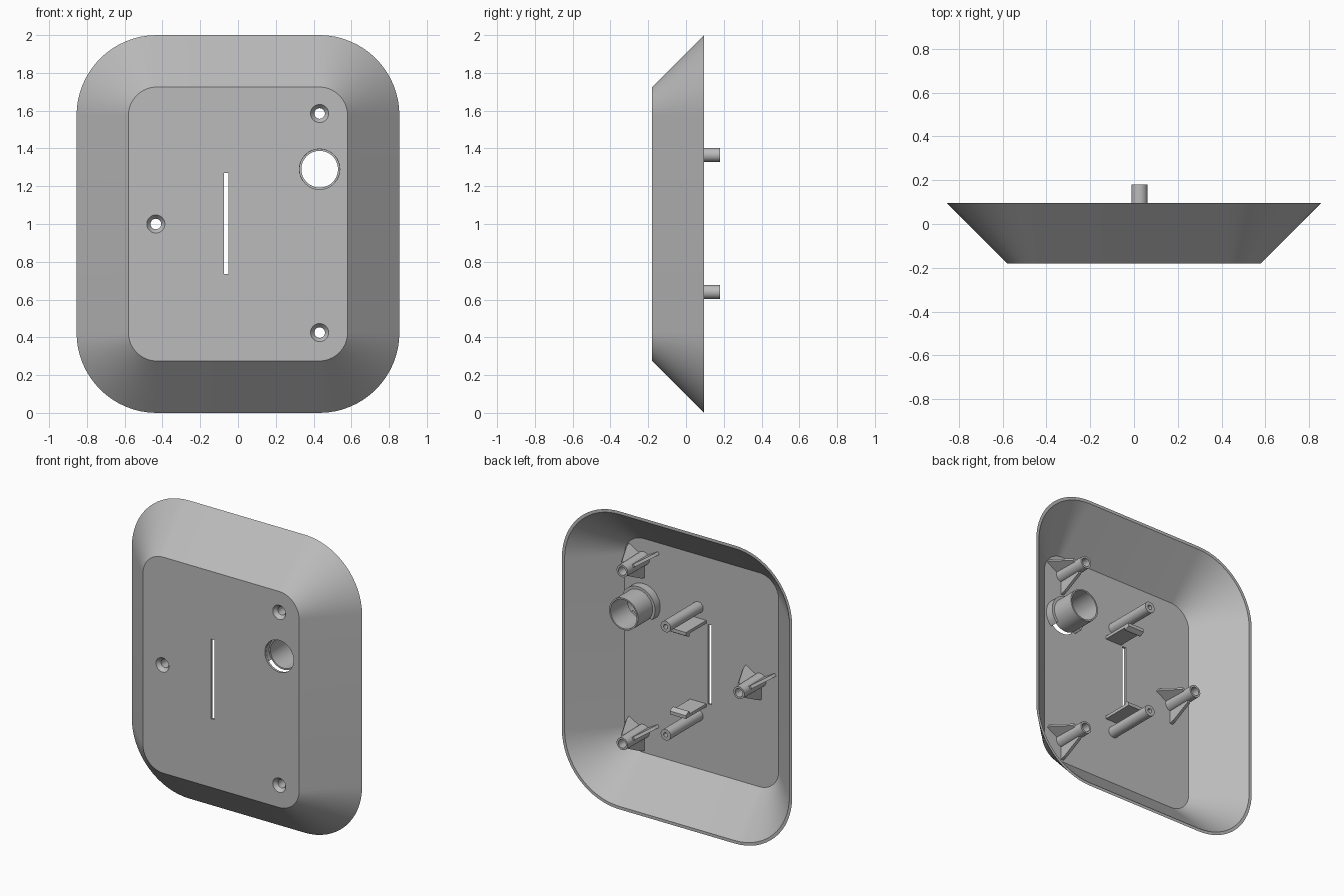
import bpy, bmesh, math
from mathutils import Matrix, Vector

cube = bpy.data.objects.get("Cube")
if cube:
    bpy.data.objects.remove(cube, do_unlink=True)

GREY = (0.5, 0.5, 0.5, 1)
mat = bpy.data.materials.new("light grey plastic")
mat.use_nodes = True
mat.diffuse_color = GREY
mat.node_tree.nodes["Principled BSDF"].inputs["Base Color"].default_value = GREY

FRONT, PLATE, BACK = -0.18, -0.165, 0.095   # depth of front face, inner face, rim


def finish(name, bm):
    bmesh.ops.recalc_face_normals(bm, faces=bm.faces)
    mesh = bpy.data.meshes.new(name)
    bm.to_mesh(mesh)
    bm.free()
    mesh.materials.append(mat)
    ob = bpy.data.objects.new(name, mesh)
    bpy.context.collection.objects.link(ob)
    return ob


def smooth(ob):
    bpy.ops.object.select_all(action="DESELECT")
    ob.select_set(True)
    bpy.context.view_layer.objects.active = ob
    bpy.ops.object.shade_smooth_by_angle(angle=math.radians(30))


def bridge(bm, a, b, closed=True):
    n = len(a)
    for i in range(n if closed else n - 1):
        j = (i + 1) % n
        bm.faces.new((a[i], a[j], b[j], b[i]))


def lathe(name, profile, x, z, start=0, sweep=360, seg=32):
    """Turn a closed (radius, y) profile around an axis parallel to y."""
    bm = bmesh.new()
    full = sweep == 360
    rings = []
    for k in range(seg if full else seg + 1):
        a = math.radians(start + sweep * k / seg)
        rings.append([bm.verts.new((x + r * math.cos(a), y, z + r * math.sin(a)))
                      for r, y in profile])
    for k in range(len(rings) if full else len(rings) - 1):
        bridge(bm, rings[k], rings[(k + 1) % len(rings)])
    if not full:
        bm.faces.new(rings[0])
        bm.faces.new(rings[-1])
    ob = finish(name, bm)
    smooth(ob)
    return ob


def plug(name, r1, y1, r2, y2, x, z):
    """Solid cone or cylinder along y."""
    bm = bmesh.new()
    ends = [[bm.verts.new((x + r * math.cos(a), y, z + r * math.sin(a)))
             for a in (math.tau * k / 32 for k in range(32))]
            for r, y in ((r1, y1), (r2, y2))]
    bridge(bm, *ends)
    for end in ends:
        bm.faces.new(end)
    return finish(name, bm)


def prism(name, points, width, matrix):
    """Extrude a flat (u, y) outline sideways, then place it."""
    bm = bmesh.new()
    sides = [[bm.verts.new(matrix @ Vector((u, y, w))) for u, y in points]
             for w in (-width / 2, width / 2)]
    bridge(bm, *sides)
    for side in sides:
        bm.faces.new(side)
    return finish(name, bm)


def rounded_loop(bm, hw, hh, r, y):
    loop = []
    for q, (sx, sz) in enumerate(((1, 1), (-1, 1), (-1, -1), (1, -1))):
        for k in range(17):
            a = math.radians(90 * (q + k / 16))
            loop.append(bm.verts.new((sx * (hw - r) + r * math.cos(a), y,
                                      1 + sz * (hh - r) + r * math.sin(a))))
    return loop


# Flared housing shell
bm = bmesh.new()
loops = [rounded_loop(bm, *args) for args in (
    (0.58, 0.725, 0.15, FRONT), (0.855, 1.0, 0.425, BACK),
    (0.835, 0.98, 0.405, BACK), (0.573, 0.718, 0.143, PLATE))]
for a, b in zip(loops, loops[1:]):
    bridge(bm, a, b)
bm.faces.new(loops[0])
bm.faces.new(loops[3])
shell = finish("housing_shell", bm)

# Openings in the front face: screw holes, round window, narrow slot
SCREWS = ((0.432, 1.585), (0.432, 0.425), (-0.435, 1.0))
WINDOW = (0.432, 1.29)
cutters = [plug("hole_cutter", 0.056, -0.19, 0.028, -0.155, x, z) for x, z in SCREWS]
cutters.append(plug("window_cutter", 0.107, -0.2, 0.107, -0.14, *WINDOW))
cutters.append(prism("slot_cutter", [(-0.073, -0.2), (-0.049, -0.2), (-0.049, -0.14), (-0.073, -0.14)],
                     0.535, Matrix.Translation((0, 0, 1.003))))
bpy.context.view_layer.objects.active = shell
for c in cutters:
    mod = shell.modifiers.new("cut", "BOOLEAN")
    mod.operation = "DIFFERENCE"
    mod.solver = "EXACT"
    mod.object = c
    bpy.ops.object.modifier_apply(modifier=mod.name)
    bpy.data.objects.remove(c, do_unlink=True)
smooth(shell)

# Screw bosses, each with three tapered fins
for x, z in SCREWS:
    lathe("screw_boss", [(0.036, PLATE), (0.028, -0.155), (0.028, 0.06),
                         (0.041, 0.06), (0.045, PLATE)], x, z)
    for angle in (30, 150, 270):
        place = Matrix.Translation((x, 0, z)) @ Matrix.Rotation(math.radians(-angle), 4, "Y")
        prism("boss_fin", [(0.036, PLATE), (0.13, PLATE), (0.12, -0.13), (0.055, 0.0), (0.036, 0.0)],
              0.02, place)

# Window tube, held by a collar that is open underneath
lathe("window_tube", [(0.097, -0.135), (0.097, 0.045), (0.107, 0.045), (0.107, -0.135)], *WINDOW, seg=48)
lathe("window_collar", [(0.106, PLATE), (0.106, -0.11), (0.125, -0.11), (0.125, PLATE)],
      *WINDOW, start=-45, sweep=260, seg=40)

# Long pins with blind holes, and snap hooks facing the middle
for side in (-1, 1):
    lathe("long_pin", [(0.001, PLATE), (0.001, 0.13), (0.015, 0.13), (0.015, 0.18),
                       (0.037, 0.18), (0.037, PLATE)], 0.025, 1.003 + side * 0.363)
    # Local u runs away from the centre, sideways is along x
    place = Matrix(((0, 0, 1, 0.025), (0, 1, 0, 0), (side, 0, 0, 1.003), (0, 0, 0, 1)))
    prism("snap_hook", [(0.29, PLATE), (0.29, 0.05), (0.268, 0.05), (0.252, 0.025),
                        (0.252, 0.015), (0.27, 0.015), (0.27, PLATE)], 0.12, place)
